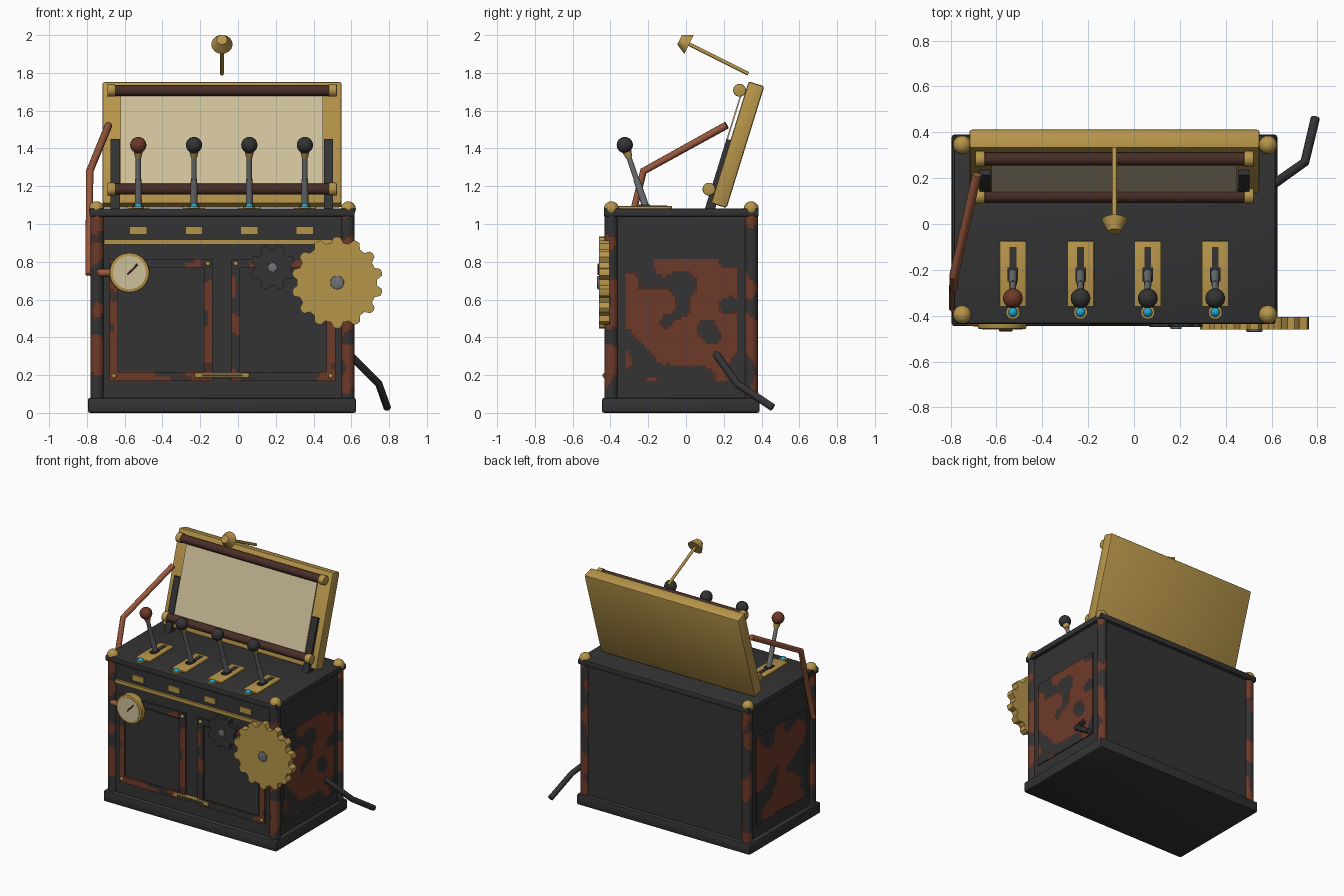
import bpy, bmesh, math
from mathutils import Matrix, Vector, noise

if "Cube" in bpy.data.objects:
    bpy.data.objects.remove(bpy.data.objects["Cube"])

def mat(name, r, g, b):
    m = bpy.data.materials.new(name)
    m.diffuse_color = (r, g, b, 1)
    m.use_nodes = True
    m.node_tree.nodes["Principled BSDF"].inputs["Base Color"].default_value = m.diffuse_color
    return m

DARK = mat("dark_iron", 0.033, 0.033, 0.034)
GOLD = mat("brass", 0.47, 0.30, 0.068)
RUST = mat("rust", 0.155, 0.042, 0.022)
BROWN = mat("dark_brown", 0.065, 0.026, 0.02)
CREAM = mat("paper", 0.62, 0.53, 0.33)
COPPER = mat("copper", 0.32, 0.10, 0.048)
STEEL = mat("steel", 0.16, 0.165, 0.175)
CYAN = mat("cyan_light", 0.013, 0.38, 0.62)

def finish(name, bm, *mats):
    bmesh.ops.recalc_face_normals(bm, faces=bm.faces[:])
    me = bpy.data.meshes.new(name)
    bm.to_mesh(me)
    bm.free()
    for m in mats:
        me.materials.append(m)
    ob = bpy.data.objects.new(name, me)
    bpy.context.collection.objects.link(ob)
    return ob

def box(name, x, y, z, m, bevel=0, frame=None):
    bm = bmesh.new()
    bmesh.ops.create_cube(bm, size=1)
    for v in bm.verts:
        v.co = [a[0] + (c + 0.5) * (a[1] - a[0]) for a, c in zip((x, y, z), v.co)]
    if bevel:
        bmesh.ops.bevel(bm, geom=bm.edges[:], offset=bevel, segments=2, profile=0.5, affect='EDGES')
    if frame:
        bm.transform(frame)
    return finish(name, bm, m)

def rod(name, a, b, r1, m, r2=None, seg=24, bevel=0):
    a, b = Vector(a), Vector(b)
    d = b - a
    bm = bmesh.new()
    bmesh.ops.create_cone(bm, cap_ends=True, segments=seg, radius1=r1,
                          radius2=r1 if r2 is None else r2, depth=d.length)
    if bevel:
        rims = [e for e in bm.edges if abs(e.verts[0].co.z - e.verts[1].co.z) < 1e-5]
        bmesh.ops.bevel(bm, geom=rims, offset=bevel, segments=2, profile=0.5, affect='EDGES')
    bm.transform(Matrix.Translation((a + b) / 2) @ d.to_track_quat('Z', 'Y').to_matrix().to_4x4())
    return finish(name, bm, m)

def ball(name, c, r, m, seg=24):
    bm = bmesh.new()
    bmesh.ops.create_uvsphere(bm, u_segments=seg, v_segments=seg // 2, radius=r)
    bm.transform(Matrix.Translation(c))
    return finish(name, bm, m)

def pipe(name, pts, r, m):
    cu = bpy.data.curves.new(name, 'CURVE')
    cu.dimensions = '3D'
    cu.bevel_depth, cu.bevel_resolution, cu.use_fill_caps = r, 4, True
    sp = cu.splines.new('POLY')
    sp.points.add(len(pts) - 1)
    for p, co in zip(sp.points, pts):
        p.co = (*co, 1)
    tmp = bpy.data.objects.new(name + "_path", cu)
    bpy.context.collection.objects.link(tmp)
    me = bpy.data.meshes.new_from_object(tmp.evaluated_get(bpy.context.evaluated_depsgraph_get()))
    bpy.data.objects.remove(tmp)
    me.materials.clear()
    me.materials.append(m)
    bpy.context.collection.objects.link(bpy.data.objects.new(name, me))

def gear(name, x, z, y0, y1, root, tip, teeth, m):
    bm = bmesh.new()
    ring = []
    for i in range(teeth):
        for f, r in ((0, root), (0.16, root), (0.34, tip * 0.985), (0.52, tip), (0.68, tip * 0.985), (0.84, root)):
            t = (i + f) / teeth * math.tau
            ring.append(bm.verts.new((x + r * math.cos(t), y0, z + r * math.sin(t))))
    f = bm.faces.new(ring)
    ext = bmesh.ops.extrude_face_region(bm, geom=[f])
    for v in ext['geom']:
        if isinstance(v, bmesh.types.BMVert):
            v.co.y = y1
    return finish(name, bm, m)

def patches(ob, axes, step=0.016):
    # slice the part finely and colour the small faces by a noise rule
    me = ob.data
    bm = bmesh.new()
    bm.from_mesh(me)
    for ax in axes:
        lo, hi = min(v.co[ax] for v in bm.verts), max(v.co[ax] for v in bm.verts)
        n = int((hi - lo) / step)
        for i in range(1, n):
            co, no = Vector(), Vector()
            co[ax], no[ax] = lo + (hi - lo) * i / n, 1
            bmesh.ops.bisect_plane(bm, geom=bm.verts[:] + bm.edges[:] + bm.faces[:], plane_co=co, plane_no=no)
    for f in bm.faces:
        v = noise.noise(f.calc_center_median() * 6.5 + Vector((3.3, 1.7, 5.2)))
        f.material_index = 0 if v > -0.04 else 1 if v > -0.1 else 2
    bm.to_mesh(me)
    bm.free()
    me.materials.append(BROWN)
    me.materials.append(DARK)

# cabinet
box("plinth", (-0.795, 0.625), (-0.445, 0.39), (0, 0.08), DARK, 0.012)
box("cabinet_body", (-0.76, 0.595), (-0.41, 0.36), (0.06, 1.05), DARK)
box("cabinet_top", (-0.785, 0.618), (-0.435, 0.385), (1.04, 1.083), DARK, 0.008)
for i, x in enumerate((-0.745, 0.58)):
    for j, y in enumerate((-0.395, 0.345)):
        c = rod(f"corner_column_{i}{j}", (x, y, 0.07), (x, y, 1.045), 0.036, RUST)
        patches(c, (2,))
        ball(f"corner_cap_{i}{j}", (x - 0.004 + 0.008 * i, y, 1.08), 0.04, GOLD)
for name, x in (("left", (-0.767, -0.755)), ("right", (0.59, 0.602))):
    patches(box(name + "_side_panel", x, (-0.32, 0.27), (0.17, 0.815), RUST), (1, 2))

# front doors, trim and handle
for name, x0, x1 in (("left", -0.68, -0.135), ("right", -0.035, 0.515)):
    w, y = 0.046, (-0.424, -0.405)
    for part, x, z, ax in (("top", (x0, x1), (0.77, 0.815), 0), ("bottom", (x0, x1), (0.17, 0.216), 0),
                           ("stile_a", (x0, x0 + w), (0.216, 0.77), 2), ("stile_b", (x1 - w, x1), (0.216, 0.77), 2)):
        patches(box(f"{name}_door_{part}", x, y, z, RUST), (0, 2))
    box(name + "_door_inset", (x0 + w + 0.008, x1 - w - 0.008), (-0.416, -0.405), (0.224, 0.762), DARK)
    for i, x in enumerate((x0 + 0.024, x1 - 0.024)):
        for j, z in enumerate((0.195, 0.79)):
            ball(f"{name}_rivet_{i}{j}", (x, -0.424, z), 0.013, GOLD, 12)
box("trim_strip", (-0.71, 0.545), (-0.425, -0.405), (0.892, 0.918), GOLD)
box("handle_bar", (-0.23, 0.06), (-0.438, -0.405), (0.185, 0.212), GOLD, 0.004)
box("handle_slot", (-0.19, 0.025), (-0.441, -0.43), (0.193, 0.204), DARK)

# levers with slotted plates and lights
for i, x in enumerate((-0.528, -0.233, 0.06, 0.354)):
    box(f"name_plate_{i}", (x - 0.046, x + 0.046), (-0.42, -0.405), (0.945, 0.988), GOLD)
    box(f"lever_plate_{i}", (x - 0.058, x + 0.058), (-0.36, -0.075), (1.08, 1.094), GOLD, 0.003)
    box(f"lever_slot_{i}", (x - 0.015, x + 0.015), (-0.26, -0.1), (1.09, 1.097), DARK)
    box(f"lever_bracket_{i}", (x - 0.023, x + 0.023), (-0.25, -0.19), (1.09, 1.102), DARK)
    base, top = Vector((x, -0.213, 1.09)), Vector((x, -0.324, 1.418))
    at = lambda t: base.lerp(top, t)
    rod(f"lever_rod_{i}", base, top, 0.014, STEEL, seg=16)
    rod(f"lever_sleeve_{i}", at(0), at(0.45), 0.019, STEEL, r2=0.017, seg=16)
    rod(f"lever_collar_{i}", at(0.8), at(0.89), 0.017, GOLD, r2=0.024, seg=16)
    ball(f"lever_knob_{i}", top, 0.043, DARK if i else RUST)
    rod(f"light_ring_{i}", (x, -0.385, 1.08), (x, -0.385, 1.093), 0.03, GOLD)
    ball(f"light_{i}", (x, -0.385, 1.09), 0.021, CYAN, 16)

# tilted scroll board
T = Matrix.Translation((0, 0.132, 1.11)) @ Matrix.Rotation(math.radians(-17.2), 4, 'X')
box("scroll_board", (-0.718, 0.548), (0, 0.087), (0, 0.675), GOLD, 0.012, T)
box("scroll_paper", (-0.622, 0.45), (-0.022, -0.014), (0.07, 0.615), CREAM, 0, T)
for i, x in enumerate((-0.65, 0.48)):
    box(f"board_post_{i}", (x - 0.024, x + 0.024), (-0.022, 0.03), (-0.04, 0.35), DARK, 0, T)
for i, z in enumerate((0.068, 0.616)):
    p = lambda x: T @ Vector((x, -0.032, z))
    rod(f"roller_{i}", p(-0.66), p(0.49), 0.029, BROWN)
    rod(f"roller_cap_left_{i}", p(-0.692), p(-0.65), 0.034, GOLD, bevel=0.006)
    rod(f"roller_cap_right_{i}", p(0.48), p(0.523), 0.034, GOLD, bevel=0.006)

# reading lamp
rod("lamp_arm", (-0.085, 0.33, 1.795), (-0.085, 0.0, 1.96), 0.01, GOLD, seg=12)
rod("lamp_shade", (-0.085, 0.016, 1.951), (-0.085, -0.034, 1.976), 0.056, GOLD, r2=0.028)

# gears
gear("large_gear", 0.525, 0.69, -0.46, -0.405, 0.212, 0.243, 14, GOLD)
rod("large_gear_hub", (0.525, -0.40, 0.69), (0.525, -0.47, 0.69), 0.036, STEEL, bevel=0.005)
gear("small_gear", 0.183, 0.77, -0.45, -0.405, 0.096, 0.122, 8, DARK)
rod("small_gear_hub", (0.183, -0.40, 0.77), (0.183, -0.458, 0.77), 0.025, STEEL, bevel=0.004)

# gauge
G = (-0.575, 0.742)
rod("gauge_case", (G[0], -0.40, G[1]), (G[0], -0.458, G[1]), 0.106, GOLD, seg=40, bevel=0.008)
rod("gauge_face", (G[0], -0.45, G[1]), (G[0], -0.461, G[1]), 0.088, CREAM, seg=40)
rod("gauge_needle", (G[0] - 0.01, -0.463, G[1] - 0.01), (G[0] + 0.043, -0.463, G[1] + 0.045), 0.005, RUST, seg=8)

# copper pipe and side crank
pipe("copper_pipe", [(-0.685, 0.215, 1.523), (-0.785, -0.225, 1.28), (-0.79, -0.36, 0.742),
                     (-0.73, -0.425, 0.742), (-0.66, -0.43, 0.742)], 0.02, COPPER)
pipe("side_crank", [(0.59, 0.16, 0.31), (0.745, 0.27, 0.155), (0.79, 0.46, 0.028)], 0.02, DARK)

bpy.ops.object.select_all(action='SELECT')
bpy.context.view_layer.objects.active = bpy.context.selected_objects[0]
bpy.ops.object.shade_smooth_by_angle(angle=math.radians(35))
